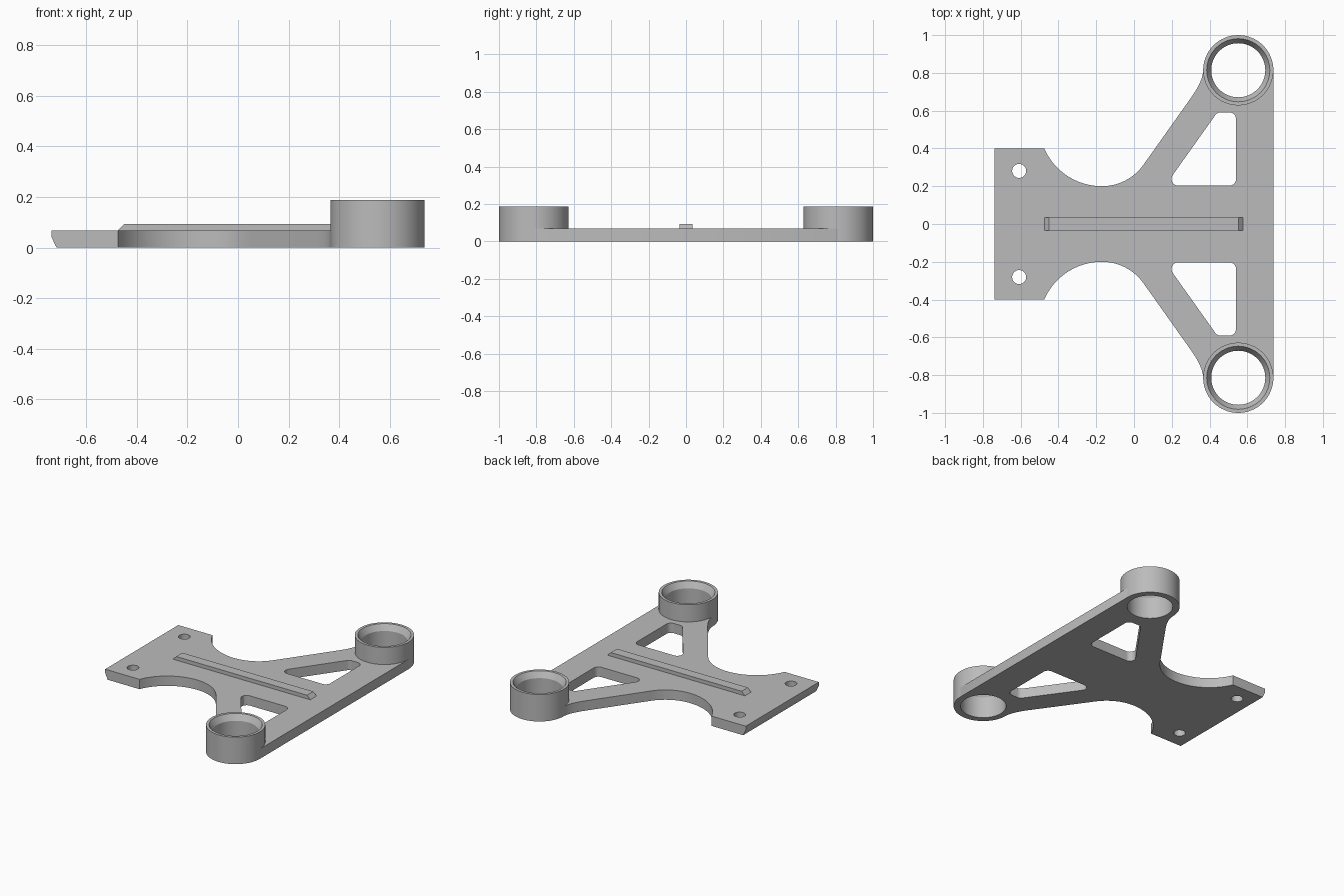
import bpy, bmesh, math
from mathutils import Vector

if "Cube" in bpy.data.objects:
    bpy.data.objects.remove(bpy.data.objects["Cube"])

T = 0.068                              # plate thickness
CX, CY, R, BORE = 0.552, 0.814, 0.186, 0.143   # bearing rings
XR = CX + R

mat = bpy.data.materials.new("grey_metal")
mat.diffuse_color = (0.5, 0.5, 0.5, 1)
mat.use_nodes = True
mat.node_tree.nodes["Principled BSDF"].inputs["Base Color"].default_value = mat.diffuse_color


def arc(cx, cy, r, a0, a1, n):
    return [(cx + r * math.cos(math.radians(a0 + (a1 - a0) * i / n)),
             cy + r * math.sin(math.radians(a0 + (a1 - a0) * i / n))) for i in range(n + 1)]


def mirror(pts):
    return [(x, -y) for x, y in reversed(pts)]


def rounded(corners, r, n=8):
    """Fillet every corner of a polygon."""
    out = []
    for i, c in enumerate(corners):
        p, q = Vector(corners[i - 1]), Vector(corners[(i + 1) % len(corners)])
        c = Vector(c)
        u, v = (p - c).normalized(), (q - c).normalized()
        half = u.angle(v) / 2
        mid = c + (u + v).normalized() * r / math.sin(half)
        a = c + u * r / math.tan(half) - mid
        b = c + v * r / math.tan(half) - mid
        for k in range(n + 1):
            d = a.lerp(b, k / n).normalized() * r
            out.append(tuple(mid + d))
    return out


def finish(bm, name):
    bmesh.ops.recalc_face_normals(bm, faces=bm.faces)
    me = bpy.data.meshes.new(name)
    bm.to_mesh(me)
    bm.free()
    me.materials.append(mat)
    ob = bpy.data.objects.new(name, me)
    bpy.context.collection.objects.link(ob)
    bpy.ops.object.select_all(action='DESELECT')
    ob.select_set(True)
    bpy.context.view_layer.objects.active = ob
    bpy.ops.object.shade_smooth_by_angle(angle=math.radians(25))
    return ob


# Plate outline: tail, waist curve, diagonal arm, blend into the ring
half = [(-XR, 0.4), (-0.475, 0.4)]
half += arc(-0.17, 0.533, 0.333, 207, 270, 20)
half += arc(-0.17, 0.47, 0.27, 272, 325, 16)
p0, p1, p2 = Vector((0.303, 0.67)), Vector((CX - R, 0.76)), Vector((CX - R, CY))
for i in range(9):
    t = i / 8
    half.append(tuple(p0 * (1 - t) ** 2 + p1 * 2 * t * (1 - t) + p2 * t * t))
half += arc(CX, CY, R - 0.01, 170, 10, 24) + [(XR, CY)]

window = rounded([(0.165, 0.203), (0.54, 0.203), (0.54, 0.591), (0.441, 0.591)], 0.035)
loops = [half + mirror(half)]
for hole in (window, arc(-0.608, 0.281, 0.037, 0, 360, 32)[:-1],
             arc(CX, CY, BORE + 0.02, 0, 360, 48)[:-1]):
    loops += [hole, mirror(hole)]

# Extruded plate with its openings
cu = bpy.data.curves.new("plate_profile", 'CURVE')
cu.dimensions, cu.fill_mode, cu.extrude = '2D', 'BOTH', T / 2
for pts in loops:
    sp = cu.splines.new('POLY')
    sp.points.add(len(pts) - 1)
    for point, (x, y) in zip(sp.points, pts):
        point.co = (x, y, 0, 1)
    sp.use_cyclic_u = True
tmp = bpy.data.objects.new("plate_profile", cu)
bpy.context.collection.objects.link(tmp)
bpy.context.view_layer.update()
bm = bmesh.new()
bm.from_mesh(tmp.to_mesh())
bpy.data.objects.remove(tmp)
bmesh.ops.remove_doubles(bm, verts=bm.verts, dist=1e-4)
bmesh.ops.translate(bm, verts=bm.verts, vec=(0, 0, T / 2))
# Bevel under the tail edge
cut = bmesh.ops.bisect_plane(bm, geom=bm.verts[:] + bm.edges[:] + bm.faces[:],
                             plane_co=(-XR, 0, 0.043), plane_no=(-0.043, 0, -0.02),
                             clear_outer=True)
bmesh.ops.holes_fill(bm, edges=[e for e in bm.edges if e.is_boundary], sides=0)
finish(bm, "mounting_plate")

# Bearing rings with a chamfered mouth
H, N = 0.187, 64
profile = [(R, 0), (R, H), (0.167, H), (BORE, H - 0.04), (BORE, 0)]
for side, name in ((1, "back_ring"), (-1, "front_ring")):
    bm = bmesh.new()
    rings = [[bm.verts.new((CX + r * math.cos(2 * math.pi * k / N),
                            side * CY + r * math.sin(2 * math.pi * k / N), z))
              for k in range(N)] for r, z in profile]
    for j in range(len(rings)):
        a, b = rings[j], rings[(j + 1) % len(rings)]
        for k in range(N):
            m = (k + 1) % N
            bm.faces.new((a[k], a[m], b[m], b[k]))
    finish(bm, name)

# Centre rib with sloped ends
bm = bmesh.new()
side_pts = [(-0.475, T - 0.01), (-0.475, T), (-0.45, 0.093),
            (0.553, 0.093), (0.578, T), (0.578, T - 0.01)]
face = bm.faces.new([bm.verts.new((x, -0.034, z)) for x, z in side_pts])
new = bmesh.ops.extrude_face_region(bm, geom=[face])["geom"]
bmesh.ops.translate(bm, verts=[v for v in new if isinstance(v, bmesh.types.BMVert)],
                    vec=(0, 0.068, 0))
finish(bm, "centre_rib")
